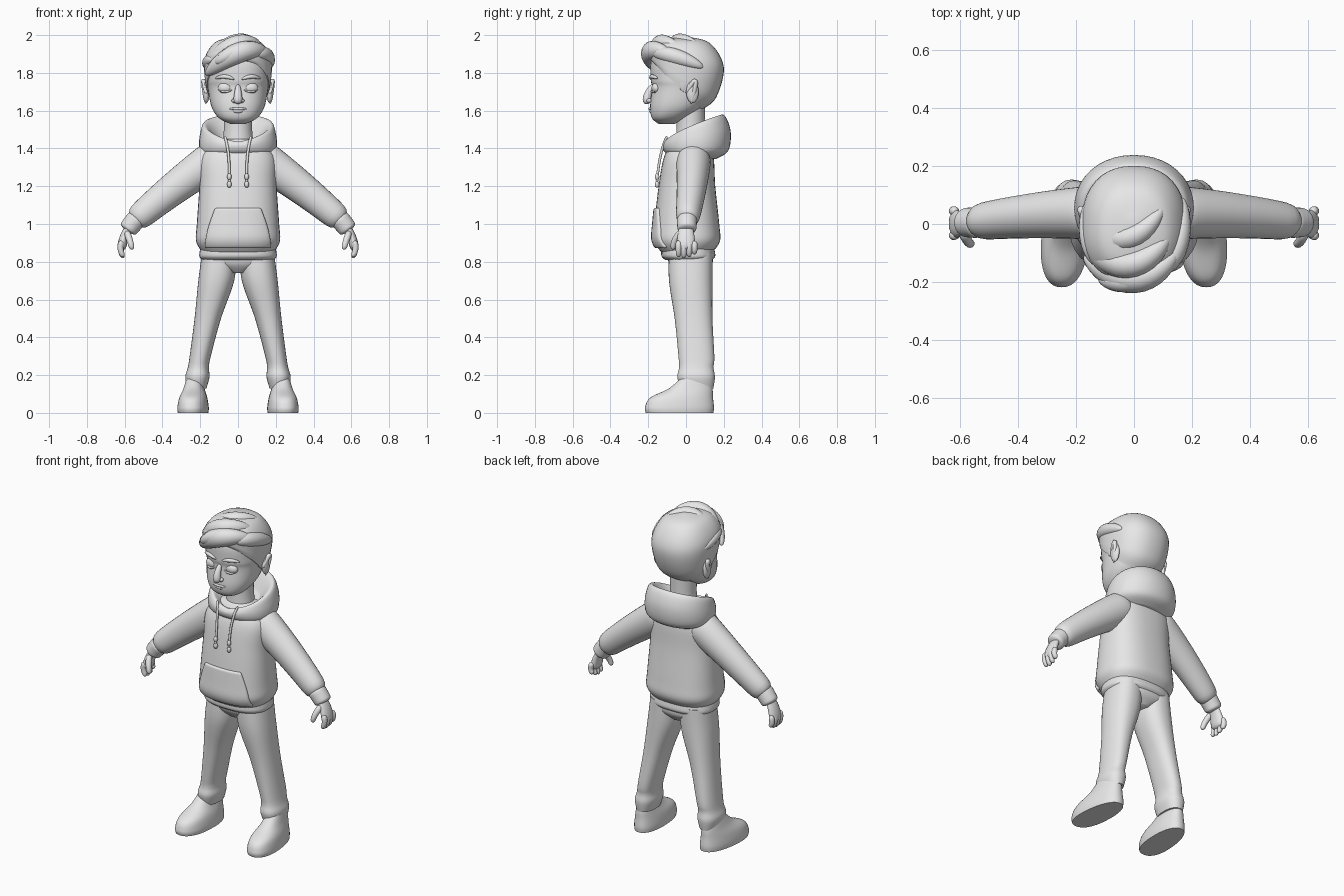
import bpy, bmesh, math
from mathutils import Vector

cube = bpy.data.objects.get("Cube")
if cube:
    bpy.data.objects.remove(cube, do_unlink=True)

colour = (0.8, 0.8, 0.8, 1)
grey = bpy.data.materials.new("plain_grey")
grey.use_nodes = True
grey.diffuse_color = colour
for node in grey.node_tree.nodes:
    if node.type == "BSDF_PRINCIPLED":
        node.inputs["Base Color"].default_value = colour

UP, SIDE, DEPTH = Vector((0, 0, 1)), Vector((1, 0, 0)), Vector((0, 1, 0))


def finish(name, bm, mirror=False):
    bmesh.ops.recalc_face_normals(bm, faces=bm.faces)
    mesh = bpy.data.meshes.new(name)
    bm.to_mesh(mesh)
    bm.free()
    mesh.shade_smooth()
    mesh.set_sharp_from_angle(angle=math.radians(60))
    mesh.materials.append(grey)
    part = bpy.data.objects.new(name, mesh)
    bpy.context.scene.collection.objects.link(part)
    if mirror:
        part.modifiers.new("mirror", "MIRROR").use_mirror_merge = False
    return part


def skin(name, rings, mirror=False):
    """Bridge equal point rings and cap both ends."""
    bm = bmesh.new()
    loops = [[bm.verts.new(point) for point in ring] for ring in rings]
    for low, high in zip(loops, loops[1:]):
        for i in range(len(low)):
            bm.faces.new((low[i - 1], low[i], high[i], high[i - 1]))
    bm.faces.new(loops[0])
    bm.faces.new(loops[-1])
    return finish(name, bm, mirror)


def ring(z, wide, front, back, x=0, back_z=None):
    """One cross-section key; wide is the half width."""
    return Vector((z, wide, front, back, x, z if back_z is None else back_z))


def resample(keys, steps=6):
    """Smooth curve through all the keys."""
    padded = [keys[0], *keys, keys[-1]]
    rows = []
    for a, b, c, d in zip(padded, padded[1:], padded[2:], padded[3:]):
        for k in range(steps):
            t = k / steps
            rows.append(b + (c - a) * t / 2 + (a - b * 2.5 + c * 2 - d / 2) * t ** 2
                        + (b * 3 - a - c * 3 + d) * t ** 3 / 2)
    return rows + [keys[-1]]


def rounded(value, square):
    return math.copysign(abs(value) ** (2 / square), value)


def body(name, *keys, mirror=False, square=2.3, bend=1, shape=Vector, sides=40):
    """Loft through the ring keys; bend curves the slope from front to back."""
    rings = []
    for z, wide, front, back, x, back_z in resample(keys):
        points = []
        for i in range(sides):
            angle = math.tau * i / sides
            t = (rounded(math.sin(angle), square) + 1) / 2
            across = x + wide * rounded(math.cos(angle), square)
            points.append(shape((across, front + (back - front) * t, z + (back_z - z) * t ** bend)))
        rings.append(points)
    return skin(name, rings, mirror)


def sweep(name, start, middle, end, thick, tip=None, full=2, axis=DEPTH, squash=1, mirror=False,
          sides=16, steps=20):
    """Tube through three points; full sets how blunt the ends are."""
    start, middle, end = Vector(start), Vector(middle), Vector(end)
    control = middle * 2 - (start + end) / 2
    tip = thick if tip is None else tip
    rings = []
    for k in range(steps + 1):
        t = (1 - math.cos(math.pi * k / steps)) / 2
        centre = start * (1 - t) ** 2 + control * 2 * t * (1 - t) + end * t ** 2
        along = ((control - start) * (1 - t) + (end - control) * t).normalized()
        u = along.cross(axis).normalized()
        v = u.cross(along)
        blunt = math.sqrt(max(1 - abs(2 * t - 1) ** full, 0.002))
        radius = (thick + (tip - thick) * t) * blunt
        angles = [math.tau * i / sides for i in range(sides)]
        rings.append([centre + (u * squash * math.cos(a) + v * math.sin(a)) * radius for a in angles])
    return skin(name, rings, mirror)


def blob(name, place, size):
    bm = bmesh.new()
    bmesh.ops.create_uvsphere(bm, u_segments=24, v_segments=16, radius=1)
    for v in bm.verts:
        v.co = Vector(place) + v.co * Vector(size)
    return finish(name, bm, mirror=True)


# Head and neck
body("head",
     ring(z=1.53, wide=.04, front=-.145, back=-.06),
     ring(z=1.56, wide=.1, front=-.18, back=0),
     ring(z=1.62, wide=.14, front=-.19, back=.09),
     ring(z=1.72, wide=.16, front=-.18, back=.165),
     ring(z=1.77, wide=.166, front=-.187, back=.175),
     ring(z=1.88, wide=.16, front=-.18, back=.17),
     ring(z=1.96, wide=.06, front=-.1, back=.09))
body("neck",
     ring(z=1.37, wide=.09, front=-.06, back=.11),
     ring(z=1.5, wide=.075, front=-.05, back=.1),
     ring(z=1.64, wide=.08, front=-.05, back=.1), square=2)

# Face
sweep("nose", (0, -.17, 1.74), (0, -.2, 1.69), (0, -.205, 1.635), thick=.012, tip=.028, full=4, axis=SIDE)
blob("nostril", (.02, -.195, 1.653), (.014, .014, .012))
blob("eyelid", (.066, -.157, 1.72), (.04, .025, .03))
sweep("eyelid_rim", (.03, -.18, 1.71), (.07, -.18, 1.7), (.1, -.16, 1.71), thick=.006, axis=UP, mirror=True)
sweep("eyebrow", (.02, -.185, 1.765), (.07, -.18, 1.78), (.12, -.15, 1.77), thick=.011, axis=UP, mirror=True)
sweep("mouth", (-.05, -.18, 1.61), (0, -.192, 1.61), (.05, -.18, 1.61), thick=.007, axis=UP)
sweep("lower_lip", (-.03, -.18, 1.6), (0, -.186, 1.597), (.03, -.18, 1.6), thick=.01, axis=UP)

# Ears
blob("ear", (.168, .034, 1.7), (.018, .033, .06))
sweep("ear_rim", (.17, 0, 1.69), (.183, .05, 1.755), (.17, .025, 1.635), thick=.012, full=6,
      axis=SIDE, mirror=True)

# Hair cap with a hairline that drops to the nape
body("hair_cap",
     ring(z=1.86, wide=.165, front=-.18, back=.085, back_z=1.605),
     ring(z=1.88, wide=.176, front=-.195, back=.16, back_z=1.67),
     ring(z=1.92, wide=.176, front=-.195, back=.2, back_z=1.83),
     ring(z=1.97, wide=.12, front=-.14, back=.13, back_z=1.955),
     ring(z=1.99, wide=.02, front=-.03, back=.02))

# Locks swept across the brow toward the right
locks = {
    "fringe_lock": ((.15, -.09, 1.91), (0, -.19, 1.905), (-.17, -.11, 1.79), .054),
    "front_tuft": ((.07, -.16, 1.93), (-.02, -.2, 1.91), (-.12, -.19, 1.85), .038),
    "upper_lock": ((.12, -.04, 1.94), (-.02, -.14, 1.94), (-.17, -.06, 1.83), .054),
    "crown_lock": ((.1, .06, 1.95), (-.03, -.05, 1.95), (-.17, .02, 1.83), .048),
    "side_lock": ((.09, -.17, 1.9), (.15, -.07, 1.89), (.165, .09, 1.83), .042),
    "temple_lock": ((-.13, -.14, 1.87), (-.16, -.05, 1.86), (-.165, .07, 1.83), .03),
}
for name, (start, middle, end, thick) in locks.items():
    sweep(name, start, middle, end, thick, axis=UP, squash=.9)
sweep("sideburn", (.155, -.03, 1.85), (.162, -.02, 1.78), (.159, -.015, 1.7), thick=.028,
      squash=.4, mirror=True)

# Hoodie body, hem and hood
torso = body("hoodie_body",
             ring(z=.85, wide=.19, front=-.13, back=.14),
             ring(z=.91, wide=.222, front=-.17, back=.18),
             ring(z=1, wide=.218, front=-.167, back=.176),
             ring(z=1.2, wide=.204, front=-.145, back=.155),
             ring(z=1.36, wide=.195, front=-.115, back=.145),
             ring(z=1.45, wide=.1, front=-.06, back=.11), square=2.5)
body("hem_band",
     ring(z=.81, wide=.19, front=-.11, back=.14),
     ring(z=.83, wide=.205, front=-.13, back=.155),
     ring(z=.87, wide=.2, front=-.13, back=.15), square=2.5)
body("hood",
     ring(z=1.36, wide=.16, front=-.09, back=.16, back_z=1.345),
     ring(z=1.39, wide=.202, front=-.12, back=.225, back_z=1.39),
     ring(z=1.42, wide=.202, front=-.125, back=.235, back_z=1.5),
     ring(z=1.435, wide=.175, front=-.1, back=.19, back_z=1.58),
     ring(z=1.39, wide=.1, front=-.055, back=.12, back_z=1.47), square=2.1, bend=.65)

# Front pocket, laid onto the hoodie
bm = bmesh.new()
count = 16
grid = []
for r in range(count + 1):
    t = r / count
    half = .175 - .055 * t ** 1.6
    grid.append([bm.verts.new((half * (2 * c / count - 1), -.4, .875 + .21 * t)) for c in range(count + 1)])
for low, high in zip(grid, grid[1:]):
    for c in range(count):
        bm.faces.new((low[c], low[c + 1], high[c + 1], high[c]))
pocket = finish("pocket", bm)
wrap = pocket.modifiers.new("wrap", "SHRINKWRAP")
wrap.target, wrap.wrap_method = torso, "PROJECT"
wrap.use_project_y = True
wrap.use_positive_direction, wrap.use_negative_direction = True, False
layer = pocket.modifiers.new("thickness", "SOLIDIFY")
layer.thickness, layer.offset = .026, 0
soft = pocket.modifiers.new("soften", "SUBSURF")
soft.levels = soft.render_levels = 1

# Drawstrings
sweep("drawstring", (.07, -.1, 1.465), (.05, -.135, 1.36), (.046, -.155, 1.21), thick=.007, full=20, mirror=True)
for z in (1.25, 1.21):
    blob("drawstring_knot", (.046, -.153, z), (.012, .012, .018))

# Sleeves and cuffs
sweep("sleeve", (.1, .04, 1.36), (.33, .03, 1.195), (.555, .005, 1.01), thick=.096, tip=.062,
      full=16, squash=1.1, mirror=True, sides=28)
sweep("sleeve_cuff", (.53, .005, 1.035), (.56, .005, 1), (.588, .005, .963), thick=.054, tip=.05,
      full=8, mirror=True, sides=24)

# Hands
sweep("palm", (.565, 0, 1), (.6, 0, .94), (.617, 0, .86), thick=.034, tip=.054, full=6, squash=.5, mirror=True)
for i, finger in enumerate(("index", "middle", "ring", "little")):
    y = .028 * (i - 1.4)
    drop = .006 * (i - 1) ** 2
    sweep(finger + "_finger", (.613, y, .91), (.622, y, .87), (.606, y, .82 + drop), thick=.017, tip=.014,
          full=6, mirror=True)
sweep("thumb", (.59, -.025, .96), (.572, -.06, .91), (.56, -.067, .865), thick=.019, tip=.014,
      full=6, mirror=True)

# Trousers: hips and legs gathered at the ankle
body("hips",
     ring(z=.74, wide=.04, front=-.05, back=.1),
     ring(z=.79, wide=.18, front=-.09, back=.14),
     ring(z=.86, wide=.19, front=-.1, back=.14))
body("trouser_leg",
     ring(z=.85, wide=.09, front=-.09, back=.14, x=.1),
     ring(z=.7, wide=.095, front=-.09, back=.14, x=.115),
     ring(z=.5, wide=.07, front=-.06, back=.14, x=.16),
     ring(z=.3, wide=.056, front=-.04, back=.15, x=.2),
     ring(z=.24, wide=.056, front=-.037, back=.146, x=.21),
     ring(z=.19, wide=.064, front=-.046, back=.153, x=.215),
     ring(z=.13, wide=.05, front=-.03, back=.145, x=.217), mirror=True)


# Shoes, wider and turned out toward the toe
def toe_out(point):
    x, y, z = point
    return Vector((.234 + x * (.92 - y * .37) - y * .07, y, z))


body("shoe",
     ring(z=0, wide=.085, front=-.213, back=.145),
     ring(z=.03, wide=.087, front=-.217, back=.148),
     ring(z=.08, wide=.078, front=-.19, back=.143),
     ring(z=.13, wide=.06, front=-.09, back=.14),
     ring(z=.19, wide=.045, front=-.02, back=.125), mirror=True, shape=toe_out)
